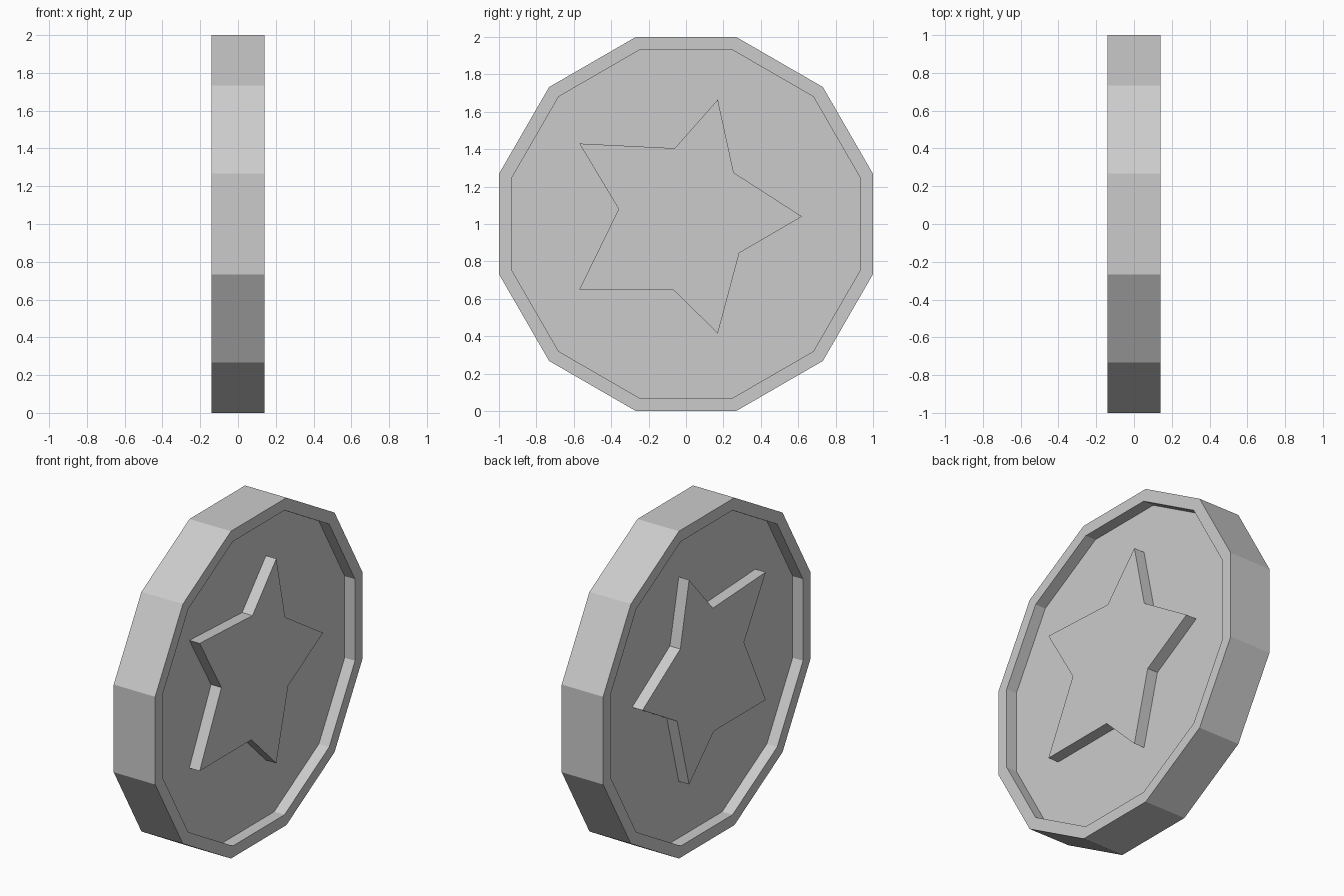
import bpy, bmesh
from math import cos, pi, sin

if "Cube" in bpy.data.objects:
    bpy.data.objects.remove(bpy.data.objects["Cube"])

SIDES = 12
HALF = 0.14      # half thickness of the coin
RECESS = 0.07    # depth of the sunken field on each face


def ring(apothem):
    """Twelve-sided outline in y, z with a flat side at the top."""
    r = apothem / cos(pi / SIDES)
    return [(r * cos((i + 0.5) * 2 * pi / SIDES),
             1 + r * sin((i + 0.5) * 2 * pi / SIDES)) for i in range(SIDES)]


def finish(bm, name):
    bmesh.ops.recalc_face_normals(bm, faces=bm.faces)
    mesh = bpy.data.meshes.new(name)
    bm.to_mesh(mesh)
    bm.free()
    obj = bpy.data.objects.new(name, mesh)
    bpy.context.collection.objects.link(obj)
    return obj


# Coin body: outer wall, raised rims and sunken fields as one lofted skin
bm = bmesh.new()
floor = HALF - RECESS
sections = [(-floor, 0.93), (-HALF, 0.93), (-HALF, 1.0),
            (HALF, 1.0), (HALF, 0.93), (floor, 0.93)]
loops = [[bm.verts.new((x, y, z)) for y, z in ring(a)] for x, a in sections]
for a, b in zip(loops, loops[1:]):
    for i in range(SIDES):
        j = (i + 1) % SIDES
        bm.faces.new((a[i], a[j], b[j], b[i]))
bm.faces.new(loops[0])
bm.faces.new(loops[-1])
finish(bm, "coin_body")

# Raised star on each face, level with the rim
STAR = [(0.17, 1.665), (0.255, 1.275), (0.62, 1.04), (0.285, 0.845),
        (0.17, 0.415), (-0.07, 0.65), (-0.57, 0.65), (-0.36, 1.08),
        (-0.57, 1.43), (-0.06, 1.405)]
for side, name in ((1, "star_right"), (-1, "star_left")):
    bm = bmesh.new()
    base = [bm.verts.new((side * (floor - 0.01), y, z)) for y, z in STAR]
    top = [bm.verts.new((side * HALF, y, z)) for y, z in STAR]
    for i in range(len(STAR)):
        j = (i + 1) % len(STAR)
        bm.faces.new((base[i], base[j], top[j], top[i]))
    bm.faces.new(base)
    bm.faces.new(top)
    finish(bm, name)
